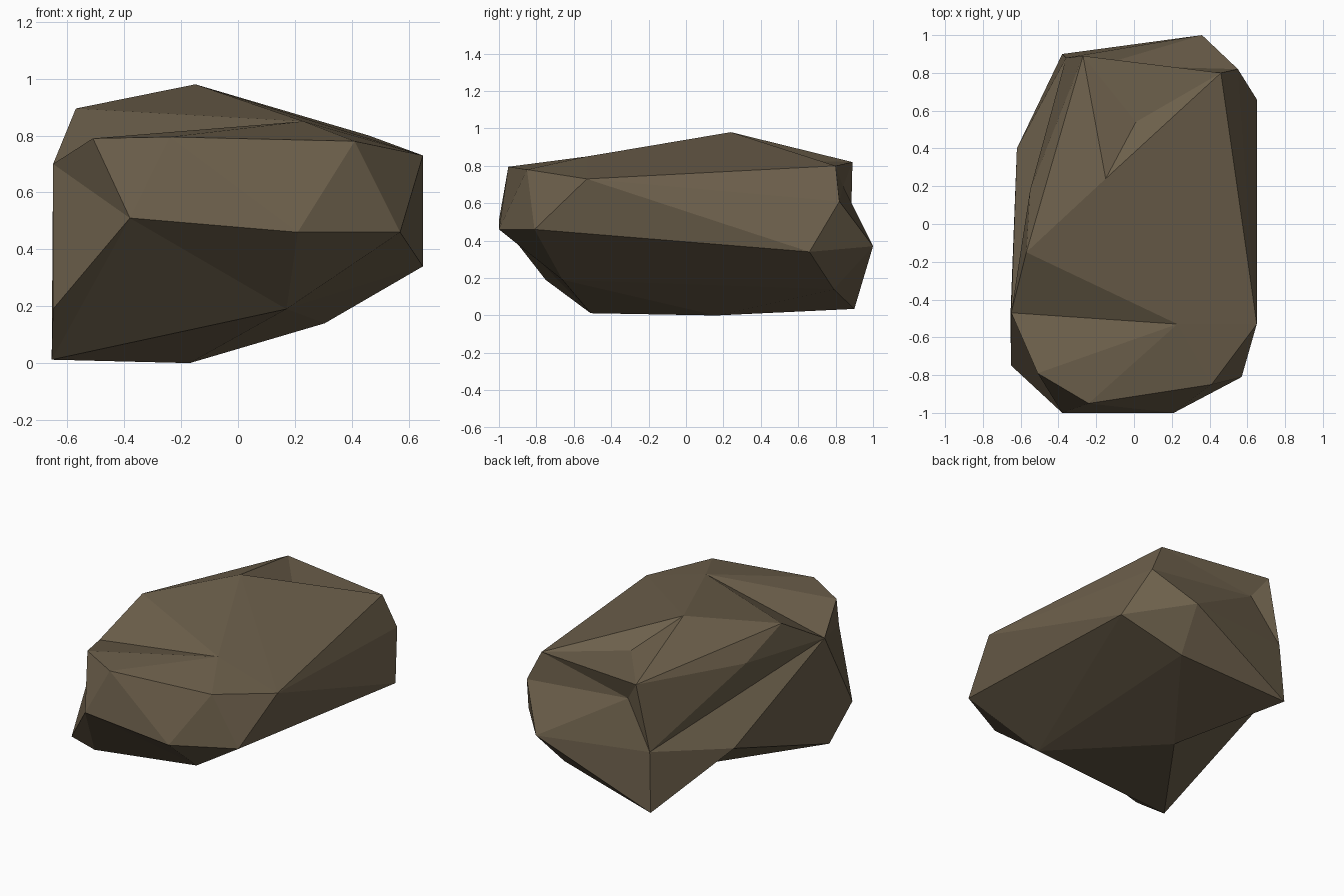
import bpy, bmesh

if "Cube" in bpy.data.objects:
    bpy.data.objects.remove(bpy.data.objects["Cube"])

# Corner points of the boulder
points = {
    # upper edge and top ridge
    "A": (0.65, -0.53, 0.73), "C": (0.41, -0.85, 0.78), "D": (-0.24, -0.95, 0.795),
    "E": (-0.51, -0.79, 0.79), "F": (0.23, -0.53, 0.85), "G": (-0.65, -0.47, 0.70),
    "H": (-0.57, -0.15, 0.895), "I": (-0.15, 0.24, 0.98), "J": (0.46, 0.80, 0.80),
    "K": (-0.27, 0.89, 0.82), "L": (0.01, 0.54, 0.83), "Z": (-0.55, 0.18, 0.76),
    # middle belt
    "B": (0.57, -0.81, 0.46), "M": (0.36, 1.00, 0.37), "N": (0.55, 0.82, 0.61),
    "O": (0.65, 0.66, 0.34), "P": (-0.38, -1.0, 0.51), "Q": (0.21, -1.0, 0.46),
    "k": (-0.18, 0.84, 0.69), "Y": (-0.36, 0.88, 0.41), "z": (-0.62, 0.40, 0.32),
    # underside
    "R": (-0.65, -0.75, 0.19), "S": (-0.655, -0.51, 0.012), "T": (-0.17, 0.16, 0.0),
    "V": (0.305, 0.79, 0.14), "W": (0.17, -0.66, 0.19), "X": (-0.38, 0.90, 0.035),
}

# Facets as fans: hub corner first, then the corners around it
fans = [
    "FGHIACDEG",                  # front notch and top slope
    "LIJKI",                      # dent behind the ridge
    "OBANMVWB",                   # right side
    "ZGHKYG",                     # upper left side
    "XVTzYMV",                    # rear foot
    "STWPRGzT",                   # front left foot
    "QPDCBWP",                    # front
    "kJKYMNJ",                    # back
    "EDPG", "AIJN",               # front left and right shoulders
    "HKI", "GPR", "CAB", "TWV", "zYG",
]

bm = bmesh.new()
verts = {name: bm.verts.new(co) for name, co in points.items()}
for hub, *ring in fans:
    for a, b in zip(ring, ring[1:]):
        bm.faces.new((verts[hub], verts[a], verts[b]))
bmesh.ops.recalc_face_normals(bm, faces=bm.faces[:])

mesh = bpy.data.meshes.new("boulder")
bm.to_mesh(mesh)
bm.free()

# Single brown stone colour, flat facets
stone = bpy.data.materials.new("brown stone")
stone.diffuse_color = (0.15, 0.115, 0.07, 1.0)
stone.use_nodes = True
stone.node_tree.nodes["Principled BSDF"].inputs["Base Color"].default_value = stone.diffuse_color
mesh.materials.append(stone)
boulder = bpy.data.objects.new("boulder", mesh)
bpy.context.collection.objects.link(boulder)
